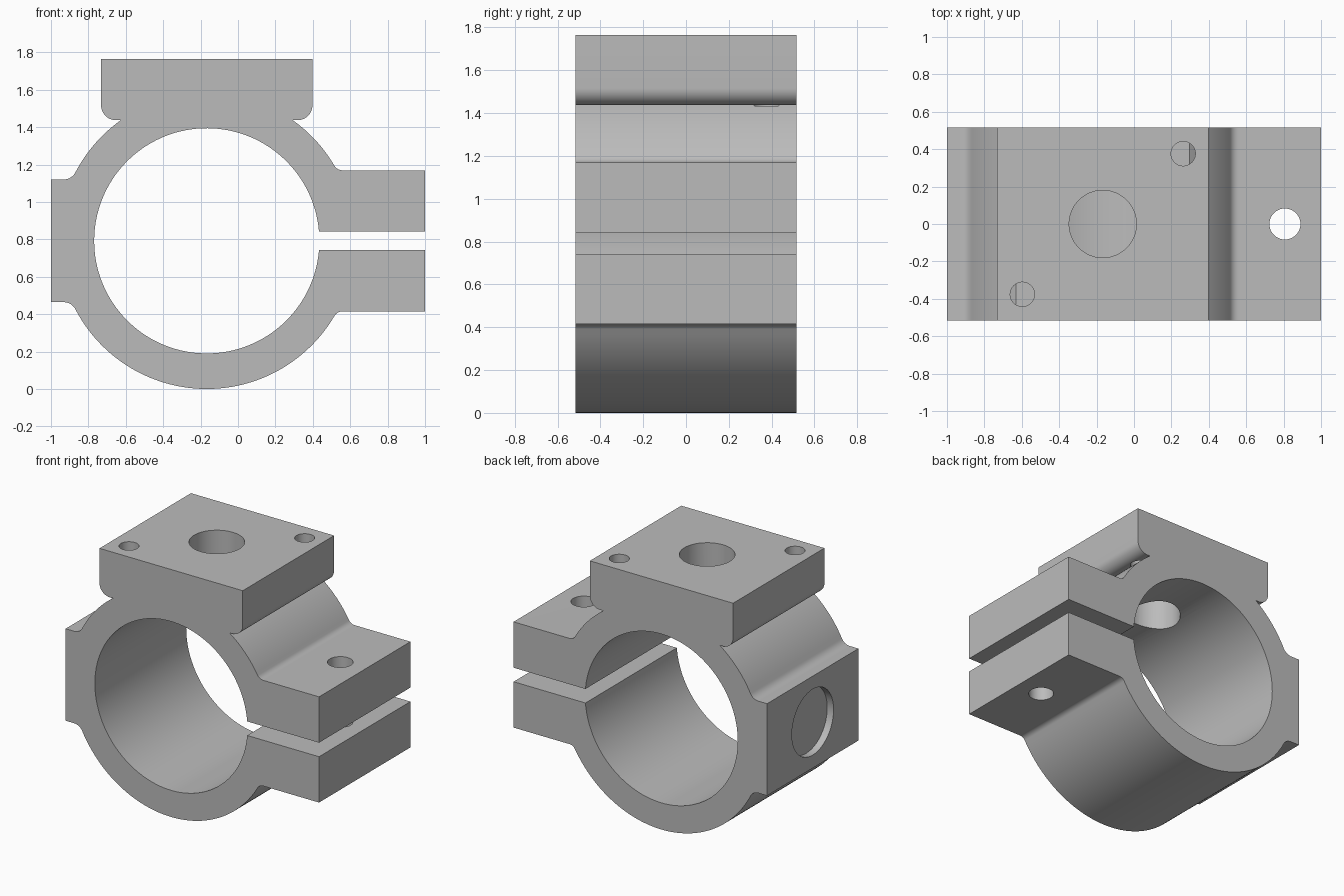
import bpy, bmesh
from math import sin, cos, asin, sqrt, pi, atan2
from mathutils import Matrix, Vector

cube = bpy.data.objects.get("Cube")
if cube:
    bpy.data.objects.remove(cube)

# Main dimensions; the profile is drawn around the bore centre
CX, CZ = -0.167, 0.792
OUTER, INNER = 0.792, 0.602
DEPTH = 1.03
RIGHT, LEFT, TOP = 1 - CX, -1 - CX, 1.765 - CZ
SLOT, EAR, PAD = 0.05, 0.377, 0.328
SHELF, HALF_BLOCK, ROUND = 0.645, 0.565, 0.08

metal = bpy.data.materials.new("Grey metal")
metal.use_nodes = True
grey = (0.5, 0.5, 0.5, 1)
metal.diffuse_color = grey
metal.node_tree.nodes["Principled BSDF"].inputs["Base Color"].default_value = grey


def arc(x, z, r, start, end, steps):
    angles = [start + (end - start) * i / steps for i in range(steps + 1)]
    return [(x + r * cos(a), z + r * sin(a)) for a in angles]


def fillet(height, r, sx, sz):
    """Concave blend from a flat shoulder onto the outer ring."""
    z = height + r
    x = sqrt((OUTER + r) ** 2 - z * z)
    pts = arc(x, z, r, -pi / 2, atan2(-z, -x), 8)
    return [(sx * px, sz * pz) for px, pz in pts]


def ring(p, q, steps):
    """Counter-clockwise outer arc strictly between two points."""
    a, b = atan2(p[1], p[0]), atan2(q[1], q[0])
    if b < a:
        b += 2 * pi
    return arc(0, 0, OUTER, a, b, steps)[1:-1]


# Clamp outline, counter-clockwise from the upper ear
ear_up, ear_low = fillet(EAR, 0.05, 1, 1), fillet(EAR, 0.05, 1, -1)[::-1]
pad_up, pad_low = fillet(PAD, 0.07, -1, 1)[::-1], fillet(PAD, 0.07, -1, -1)
neck = sqrt(OUTER ** 2 - SHELF ** 2)
block = [(neck, SHELF)]
block += arc(HALF_BLOCK - ROUND, SHELF + ROUND, ROUND, -pi / 2, 0, 10)
block.append((HALF_BLOCK, TOP))
block += [(-x, z) for x, z in reversed(block)]
gap = asin(SLOT / INNER)

outline = [(RIGHT, SLOT), (RIGHT, EAR)] + ear_up
outline += ring(ear_up[-1], block[0], 16) + block
outline += ring(block[-1], pad_up[0], 16) + pad_up
outline += [(LEFT, PAD), (LEFT, -PAD)] + pad_low
outline += ring(pad_low[-1], ear_low[0], 64) + ear_low
outline += [(RIGHT, -EAR), (RIGHT, -SLOT)]
outline += arc(0, 0, INNER, -gap, gap - 2 * pi, 128)

# Extrude the outline into the clamp body
bm = bmesh.new()
front = bm.faces.new([bm.verts.new((x + CX, -DEPTH / 2, z + CZ)) for x, z in outline])
back = bmesh.ops.extrude_face_region(bm, geom=[front])["geom"]
bmesh.ops.translate(bm, vec=(0, DEPTH, 0),
                    verts=[v for v in back if isinstance(v, bmesh.types.BMVert)])
bmesh.ops.recalc_face_normals(bm, faces=bm.faces)
mesh = bpy.data.meshes.new("clamp_body")
bm.to_mesh(mesh)
bm.free()
mesh.materials.append(metal)
body = bpy.data.objects.new("clamp_body", mesh)
bpy.context.collection.objects.link(body)
bpy.context.view_layer.objects.active = body
body.select_set(True)


def drill(name, start, end, radius):
    """Cut a round hole between two points."""
    a, b = Vector(start), Vector(end)
    turn = (b - a).to_track_quat("Z", "Y").to_matrix().to_4x4()
    cut = bmesh.new()
    bmesh.ops.create_cone(cut, cap_ends=True, segments=48, radius1=radius,
                          radius2=radius, depth=(b - a).length,
                          matrix=Matrix.Translation((a + b) / 2) @ turn)
    data = bpy.data.meshes.new(name)
    cut.to_mesh(data)
    cut.free()
    data.materials.append(metal)
    cutter = bpy.data.objects.new(name, data)
    cutter.hide_render = True
    bpy.context.collection.objects.link(cutter)
    mod = body.modifiers.new(name, "BOOLEAN")
    mod.operation, mod.solver, mod.object = "DIFFERENCE", "EXACT", cutter
    bpy.ops.object.modifier_apply(modifier=name)
    bpy.data.objects.remove(cutter)


# Centre port, ear bolt hole, two mounting holes and the side recess
drill("centre_port", (CX, 0, CZ), (CX, 0, 2), 0.18)
drill("ear_bolt_hole", (0.807, 0, 0.2), (0.807, 0, 1.4), 0.083)
for side in (-1, 1):
    x, y = CX + side * 0.43, side * 0.376
    drill("mounting_hole", (x, y, SHELF + CZ - 0.004), (x, y, 2), 0.065)
drill("side_recess", (-1.2, 0, CZ), (-0.95, 0, CZ), 0.235)

bpy.ops.object.shade_smooth_by_angle(angle=0.5)
